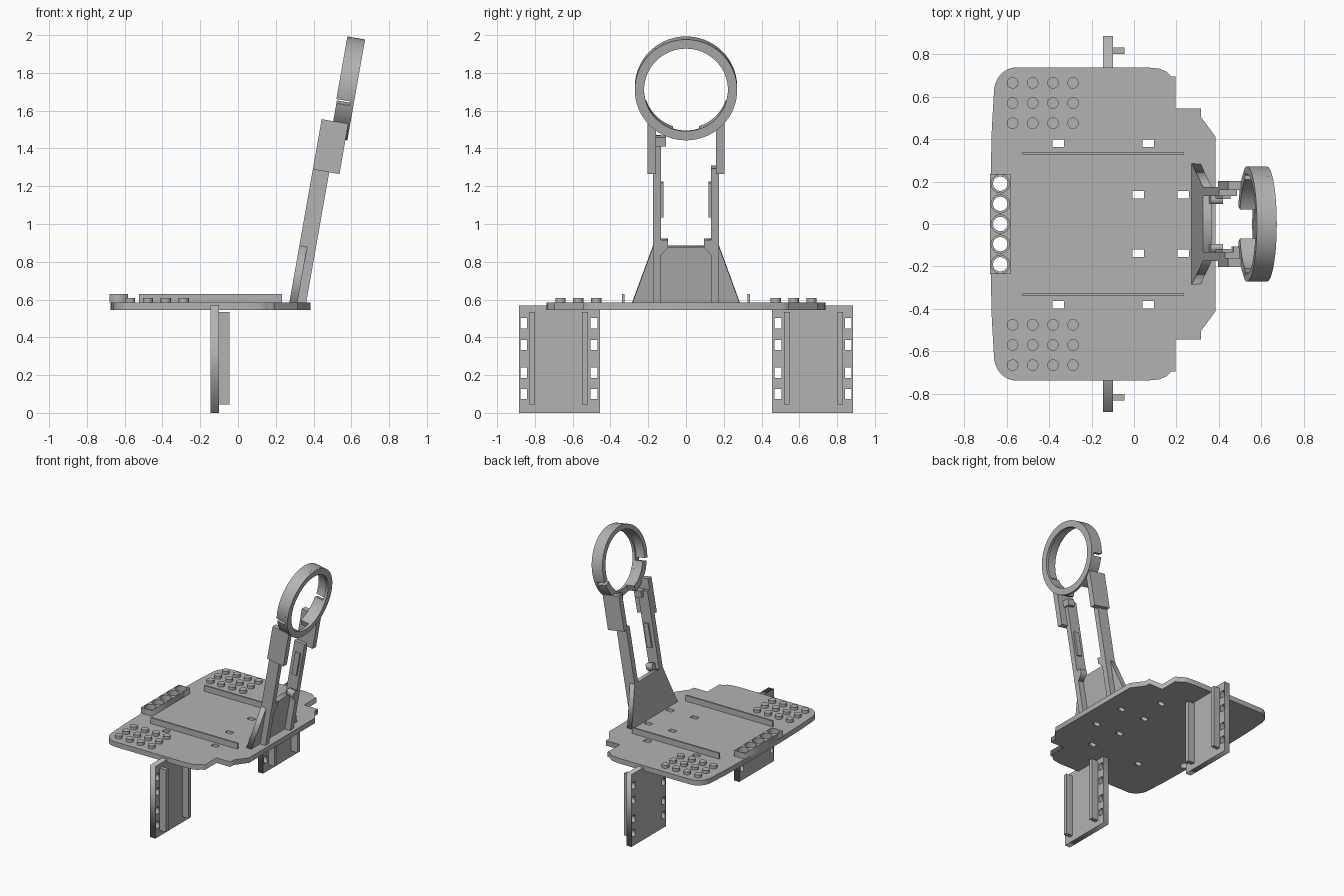
import bpy, bmesh
from math import sin, cos, pi, radians
from mathutils import Matrix, Vector

cube = bpy.data.objects.get("Cube")
if cube:
    bpy.data.objects.remove(cube, do_unlink=True)

grey = bpy.data.materials.new("plain grey")
grey.use_nodes = True
grey.diffuse_color = (0.45, 0.45, 0.45, 1)
grey.node_tree.nodes["Principled BSDF"].inputs["Base Color"].default_value = grey.diffuse_color

# Leaning frame of the tower, and a frame that stands flat outlines up in the y-z plane
LEAN = Matrix.Translation((0.272, 0, 0.585)) @ Matrix.Rotation(radians(10), 4, "Y")
UPRIGHT = Matrix(((0, 0, 1, 0), (1, 0, 0, 0), (0, 1, 0, 0), (0, 0, 0, 1)))
LEVEL = Matrix.Identity(4)


def finish(obj, smooth=False):
    obj.data.materials.clear()
    obj.data.materials.append(grey)
    bpy.ops.object.select_all(action="DESELECT")
    obj.select_set(True)
    bpy.context.view_layer.objects.active = obj
    if smooth:
        bpy.ops.object.shade_smooth_by_angle(angle=radians(30))
    return obj


def box(name, x, y, z, frame=LEVEL):
    """Box from (low, high) pairs."""
    bm = bmesh.new()
    size = [b - a for a, b in (x, y, z)]
    mid = Vector([(a + b) / 2 for a, b in (x, y, z)])
    bmesh.ops.create_cube(bm, size=1, matrix=Matrix.Translation(mid) @ Matrix.Diagonal((*size, 1)))
    return from_bmesh(name, bm, frame)


def from_bmesh(name, bm, frame=LEVEL, smooth=False):
    bm.transform(frame)
    bmesh.ops.recalc_face_normals(bm, faces=bm.faces)
    mesh = bpy.data.meshes.new(name)
    bm.to_mesh(mesh)
    bm.free()
    obj = bpy.data.objects.new(name, mesh)
    bpy.context.collection.objects.link(obj)
    return finish(obj, smooth)


def slab(name, outline, low, high, holes=(), frame=LEVEL, smooth=False):
    """Flat outline with holes, extruded from low to high along the local z axis."""
    curve = bpy.data.curves.new(name, "CURVE")
    curve.dimensions = "2D"
    curve.fill_mode = "BOTH"
    curve.extrude = (high - low) / 2
    for loop in (outline, *holes):
        spline = curve.splines.new("POLY")
        spline.points.add(len(loop) - 1)
        for point, (u, v) in zip(spline.points, loop):
            point.co = (u, v, 0, 1)
        spline.use_cyclic_u = True
    obj = bpy.data.objects.new(name, curve)
    bpy.context.collection.objects.link(obj)
    finish(obj)
    bpy.ops.object.convert(target="MESH")
    obj = bpy.context.view_layer.objects.active
    bm = bmesh.new()
    bm.from_mesh(obj.data)
    bmesh.ops.remove_doubles(bm, verts=bm.verts, dist=0.0001)
    bmesh.ops.recalc_face_normals(bm, faces=bm.faces)
    bm.transform(frame @ Matrix.Translation((0, 0, (low + high) / 2)))
    bm.to_mesh(obj.data)
    bm.free()
    return finish(obj, smooth)


def rect(u, v, w, h):
    return [(u - w / 2, v - h / 2), (u + w / 2, v - h / 2), (u + w / 2, v + h / 2), (u - w / 2, v + h / 2)]


def arc(u, v, r, start=0, end=360, n=32):
    """Points on an arc; a full turn leaves out the repeated last point."""
    count = n if end - start == 360 else n + 1
    angles = [radians(start + (end - start) * i / n) for i in range(count)]
    return [(u + r * cos(a), v + r * sin(a)) for a in angles]


# Base plate, with mounting slots and the row of round holes
half = [(0.385, 0.41), (0.315, 0.505), (0.315, 0.545), (0.195, 0.545), (0.195, 0.695), (0.175, 0.695),
        (0.15, 0.72), (0.12, 0.732), (0.06, 0.738), (-0.555, 0.738)]
half += [(-0.555 + 0.105 * cos(a), 0.62 + 0.118 * sin(a)) for a in [pi / 2 + i * pi / 16 for i in range(1, 9)]]
half += [(-0.67, 0.45), (-0.675, 0.235)]
outline = half + [(x, -y) for x, y in reversed(half)]
hole_rows = [i * 0.095 for i in range(-2, 3)]
slots = [rect(x, s * y, 0.054, 0.036) for s in (-1, 1)
         for x, y in ((-0.357, 0.38), (0.068, 0.38), (0.021, 0.137), (0.233, 0.137))]
slab("base_plate", outline, 0.545, 0.585, slots + [arc(-0.63, y, 0.034) for y in hole_rows])
slab("hole_block", rect(-0.631, 0, 0.097, 0.47), 0.585, 0.63, [arc(-0.63, y, 0.043) for y in hole_rows])

for side, s in (("left", 1), ("right", -1)):
    def span(a, b):
        return tuple(sorted((s * a, s * b)))

    # Rails and studs on the plate
    box(f"rail_{side}", (-0.525, 0.233), span(0.326, 0.34), (0.58, 0.63))
    bm = bmesh.new()
    for i in range(4):
        for j in range(3):
            spot = Matrix.Translation((-0.572 + i * 0.095, s * (0.475 + j * 0.095), 0.594))
            bmesh.ops.create_cone(bm, cap_ends=True, segments=24, radius1=0.027, radius2=0.027,
                                  depth=0.028, matrix=spot)
    from_bmesh(f"studs_{side}", bm, smooth=True)

    # Leg panel with windows down both edges, and its two ribs
    windows = [rect(s * y, z, 0.036, 0.054) for y in (0.487, 0.859) for z in (0.1, 0.212, 0.36, 0.475)]
    slab(f"leg_panel_{side}", rect(s * 0.67, 0.284, 0.43, 0.568), -0.145, -0.1, windows, UPRIGHT)
    for k, y in enumerate((0.52, 0.802)):
        box(f"leg_rib_{side}_{k}", (-0.1, -0.045), span(y, y + 0.03), (0.045, 0.535))

    # Tower strut, upper panel, and small tabs and ridges on the inner side
    top = 0.735 if s > 0 else 0.9
    box(f"tower_strut_{side}", (0, 0.088), span(0.132, 0.175), (0, top), LEAN)
    box(f"upper_panel_{side}", (0, 0.143), span(0.16, 0.203), (0.715, 0.985), LEAN)
    slab(f"lower_tab_{side}", [(s * 0.132, 0.27), (s * 0.095, 0.31), (s * 0.095, 0.35), (s * 0.132, 0.35)],
         0.03, 0.088, (), LEAN @ UPRIGHT)
    box(f"inner_ridge_{side}", (0.03, 0.07), span(0.118, 0.134), (0.47, 0.655), LEAN)

    # Lower cradle segment joining the panel to the ring
    start, end = (-72, -19) if s > 0 else (-161, -108)
    cradle = arc(0, 1.169, 0.27, start, end, 16) + arc(0, 1.169, 0.222, start, end, 16)[::-1]
    slab(f"ring_cradle_{side}", cradle, 0.062, 0.137, (), LEAN @ UPRIGHT, True)

box("upper_tab", (0.04, 0.1), (-0.16, -0.107), (0.855, 0.905), LEAN)

# Flared foot plate of the tower
foot = [(-0.285, 0), (0.285, 0), (0.175, 0.305), (-0.175, 0.305)]
slab("tower_foot", foot, 0, 0.042, (), LEAN @ UPRIGHT)

# Ring: thin full flange with a deeper upper rim
slab("ring_flange", arc(0, 1.169, 0.271, n=64), 0.131, 0.153, [arc(0, 1.169, 0.222, n=64)], LEAN @ UPRIGHT, True)
rim = arc(0, 1.169, 0.271, -14, 194, 40) + arc(0, 1.169, 0.235, -14, 194, 40)[::-1]
slab("ring_rim", rim, 0.058, 0.135, (), LEAN @ UPRIGHT, True)
